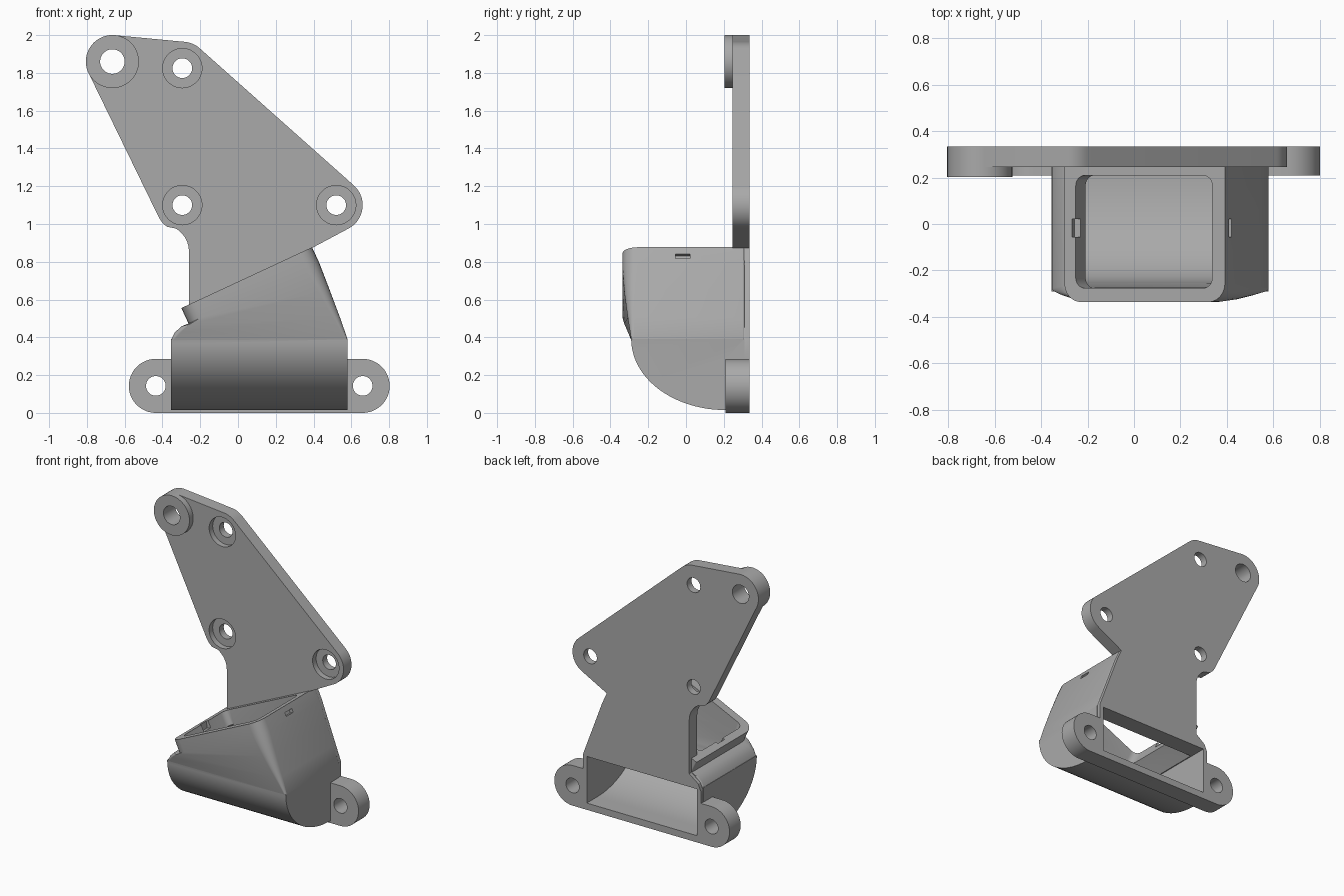
import bpy, bmesh
from math import cos, sin, radians, pi
from mathutils import Vector

cube = bpy.data.objects.get("Cube")
if cube:
    bpy.data.objects.remove(cube, do_unlink=True)

grey = bpy.data.materials.new("plain_grey")
grey.use_nodes = True
grey.diffuse_color = (0.4, 0.4, 0.4, 1)
grey.node_tree.nodes["Principled BSDF"].inputs["Base Color"].default_value = (0.4, 0.4, 0.4, 1)


def arc(cx, cy, r, a0, a1, n=12, ry=None):
    ry = r if ry is None else ry
    angles = [radians(a0 + (a1 - a0) * i / n) for i in range(n + 1)]
    return [(cx + r * cos(a), cy + ry * sin(a)) for a in angles]


def loft(name, rings):
    """Closed solid through matching rings of points."""
    bm = bmesh.new()
    loops = [[bm.verts.new(p) for p in ring] for ring in rings]
    for a, b in zip(loops, loops[1:]):
        for i in range(len(a)):
            j = (i + 1) % len(a)
            bm.faces.new((a[i], a[j], b[j], b[i]))
    bm.faces.new(loops[0])
    bm.faces.new(loops[-1])
    bmesh.ops.recalc_face_normals(bm, faces=bm.faces)
    mesh = bpy.data.meshes.new(name)
    bm.to_mesh(mesh)
    bm.free()
    mesh.materials.append(grey)
    obj = bpy.data.objects.new(name, mesh)
    bpy.context.collection.objects.link(obj)
    return obj


def prism_y(name, pts, y0, y1):
    return loft(name, [[(x, y, z) for x, z in pts] for y in (y0, y1)])


def prism_x(name, pts, x0, x1):
    return loft(name, [[(x, y, z) for y, z in pts] for x in (x0, x1)])


def disc(name, x, z, r, y0, y1):
    return prism_y(name, arc(x, z, r, 0, 352.5, 47), y0, y1)


def section(left, right, y0, y1, rf, rb):
    """Rounded rectangle spanning left to right (x, z) and y0 to y1."""
    a, b = Vector((left[0], 0, left[1])), Vector((right[0], 0, right[1]))
    u, w = (b - a).normalized(), (b - a).length
    pts = (arc(rf, y0 + rf, rf, 180, 270, 6) + arc(w - rf, y0 + rf, rf, 270, 360, 6)
           + arc(w - rb, y1 - rb, rb, 0, 90, 6) + arc(rb, y1 - rb, rb, 90, 180, 6))
    return [a + u * s + Vector((0, y, 0)) for s, y in pts]


def combine(target, tool, operation):
    mod = target.modifiers.new("combine", "BOOLEAN")
    mod.operation = operation
    mod.solver = "EXACT"
    mod.object = tool
    bpy.context.view_layer.objects.active = target
    bpy.ops.object.modifier_apply(modifier=mod.name)
    bpy.data.objects.remove(tool, do_unlink=True)


BACK = 0.335
bosses = [(-0.295, 1.825), (-0.295, 1.10), (0.52, 1.10)]
tabs = [(-0.435, 0.143), (0.66, 0.143)]
peg = (-0.665, 1.86)

# Back plate outline
outline = [(-0.352, 0.018), (-0.352, 0.37), (-0.33, 0.42), (-0.26, 0.473)]
outline += arc(-0.40, 0.855, 0.14, 0, 60)
outline += arc(*bosses[1], 0.14, 235, 206, 6)
outline += arc(*peg, 0.14, 206, 85, 20)
outline += arc(*bosses[0], 0.14, 85, 48, 8)
outline += arc(*bosses[2], 0.14, 48, -62, 20)
outline += [(0.39, 0.872), (0.427, 0.79), (0.577, 0.39), (0.577, 0.018)]
bracket = prism_y("duct_bracket", outline, 0.245, BACK)

# Raised peg and foot strip with rounded ends
combine(bracket, disc("peg_boss", *peg, 0.1405, 0.203, BACK), "UNION")
strip = arc(*tabs[0], 0.143, 270, 90, 24) + arc(*tabs[1], 0.143, 90, -90, 24)
combine(bracket, prism_y("foot_strip", strip, 0.21, BACK), "UNION")

# Curved lower duct
elbow = [(0.31, 0.015)] + arc(0.21, 0.39, 0.5, 270, 180, 24, ry=0.375) + [(0.31, 0.39)]
combine(bracket, prism_x("lower_duct", elbow, -0.355, 0.58), "UNION")

# Tapered upper duct with tilted rim
upper = loft("upper_duct", [
    section((-0.30, 0.555), (0.392, 0.877), -0.337, 0.31, 0.08, 0.01),
    section((-0.262, 0.473), (0.43, 0.795), -0.337, 0.31, 0.08, 0.01),
    section((-0.30, 0.458), (0.485, 0.652), -0.327, 0.31, 0.06, 0.01),
    section((-0.335, 0.425), (0.54, 0.505), -0.308, 0.31, 0.035, 0.01),
    section((-0.355, 0.385), (0.58, 0.39), -0.29, 0.31, 0.012, 0.01),
    section((-0.348, 0.32), (0.573, 0.32), -0.275, 0.30, 0.012, 0.01)])
combine(bracket, upper, "UNION")

# Hollow passage: rim opening down to the rear window
hollow = loft("upper_hollow", [
    section((-0.262, 0.60), (0.327, 0.874), -0.277, 0.21, 0.045, 0.045),
    section((-0.209, 0.488), (0.379, 0.762), -0.277, 0.21, 0.045, 0.045),
    section((-0.265, 0.435), (0.45, 0.62), -0.272, 0.21, 0.04, 0.03),
    section((-0.32, 0.375), (0.545, 0.38), -0.255, 0.21, 0.012, 0.01),
    section((-0.31, 0.30), (0.535, 0.30), -0.235, 0.20, 0.012, 0.01)])
combine(bracket, hollow, "DIFFERENCE")
window = [(0.4, 0.048)] + arc(0.211, 0.38, 0.465, 270, 180, 24, ry=0.332) + [(0.4, 0.38)]
combine(bracket, prism_x("lower_hollow", window, -0.322, 0.547), "DIFFERENCE")

# Clip notches in the rim
notch = [(-0.277, 0.62), (-0.24, 0.62), (-0.222, 0.535), (-0.257, 0.525)]
combine(bracket, prism_y("left_notch", notch, -0.055, 0.022), "DIFFERENCE")
notch = [(0.385, 0.83), (0.425, 0.848), (0.436, 0.824), (0.396, 0.806)]
combine(bracket, prism_y("right_notch", notch, -0.055, 0.022), "DIFFERENCE")

# Screw holes, with counterbores on the plate
for x, z in bosses:
    combine(bracket, disc("counterbore", x, z, 0.104, 0.1, 0.285), "DIFFERENCE")
for x, z in bosses + tabs:
    combine(bracket, disc("screw_hole", x, z, 0.052, 0.1, 0.5), "DIFFERENCE")
combine(bracket, disc("peg_hole", *peg, 0.065, 0.1, 0.5), "DIFFERENCE")

bpy.ops.object.select_all(action="DESELECT")
bracket.select_set(True)
bpy.context.view_layer.objects.active = bracket
bpy.ops.object.shade_smooth_by_angle(angle=radians(28))
